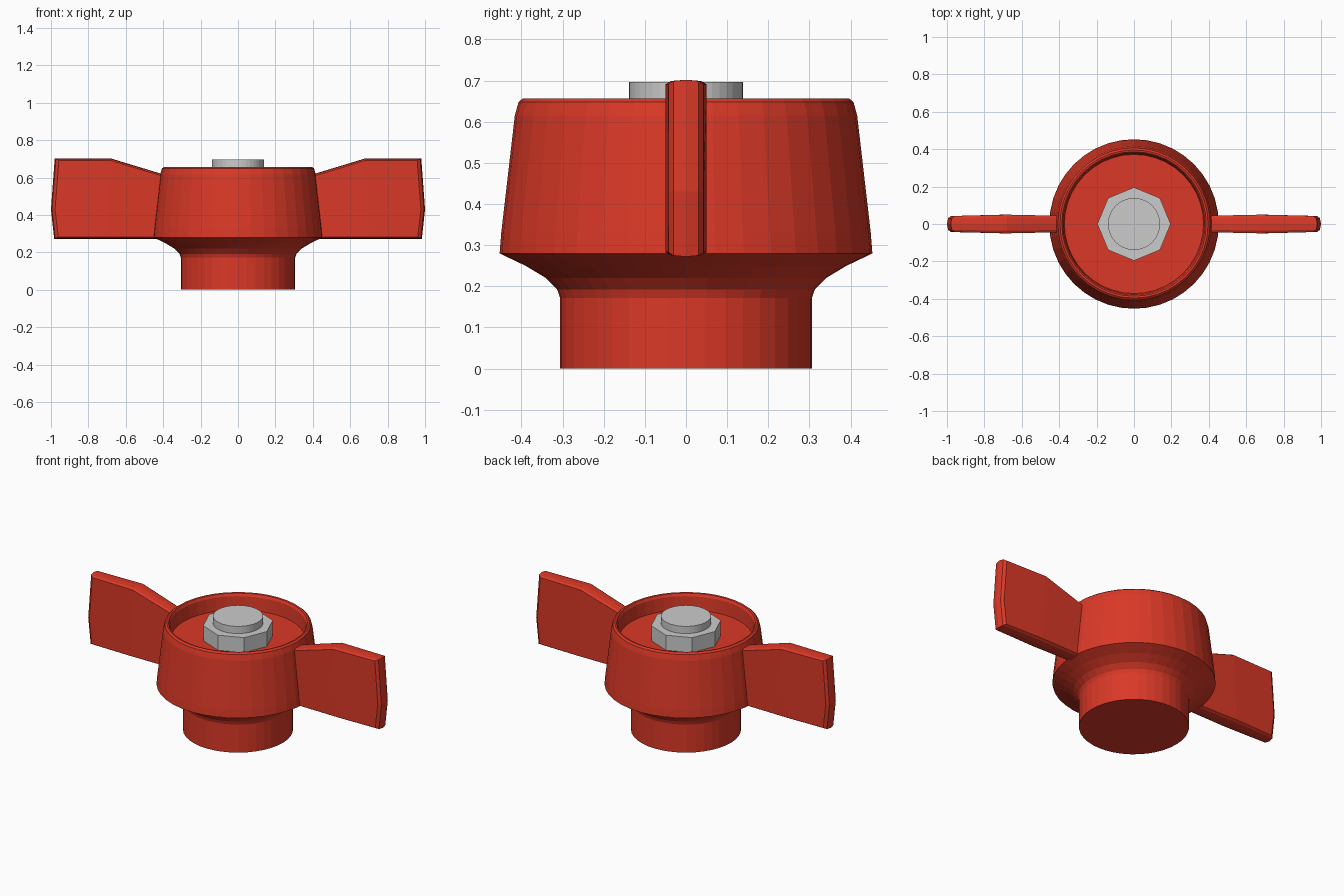
import bpy, bmesh
from math import cos, sin, tau

if "Cube" in bpy.data.objects:
    bpy.data.objects.remove(bpy.data.objects["Cube"])

red = bpy.data.materials.new("red_plastic")
red.diffuse_color = (0.70, 0.04, 0.02, 1)
red.use_nodes = True
red.node_tree.nodes["Principled BSDF"].inputs["Base Color"].default_value = red.diffuse_color


def make_object(name, verts, faces, material=None):
    mesh = bpy.data.meshes.new(name)
    mesh.from_pydata(verts, [], faces)
    bm = bmesh.new()
    bm.from_mesh(mesh)
    bmesh.ops.recalc_face_normals(bm, faces=bm.faces)
    bm.to_mesh(mesh)
    bm.free()
    if material:
        mesh.materials.append(material)
    obj = bpy.data.objects.new(name, mesh)
    bpy.context.collection.objects.link(obj)
    return obj


def lathe(name, profile, sides, material=None):
    """Revolve (radius, z) points around z and cap both ends."""
    verts = [(r * cos(tau * i / sides), r * sin(tau * i / sides), z)
             for r, z in profile for i in range(sides)]
    faces = []
    for k in range(len(profile) - 1):
        for i in range(sides):
            j = (i + 1) % sides
            faces.append((k * sides + i, k * sides + j,
                          (k + 1) * sides + j, (k + 1) * sides + i))
    faces.append(tuple(range(sides)))
    faces.append(tuple(range((len(profile) - 1) * sides, len(profile) * sides)))
    return make_object(name, verts, faces, material)


def wing(name, side):
    """Stack outline layers across the thickness; outer layers are inset."""
    # x, z, inset direction x, inset direction z, half thickness
    outline = [(0.40, 0.272, 0, 1, 0.044), (0.70, 0.272, 0, 1, 0.050),
               (0.983, 0.272, -2, 1, 0.043), (1.00, 0.43, -2, 0, 0.043),
               (0.980, 0.702, -2, -1, 0.043), (0.68, 0.702, 0, -1, 0.050),
               (0.40, 0.617, 0, -1, 0.044)]
    layers = [(-1, 0.011), (-0.72, 0.003), (0, 0), (0.72, 0.003), (1, 0.011)]
    n = len(outline)
    verts = [(side * (x + dx * inset), half * t, z + dz * inset)
             for t, inset in layers for x, z, dx, dz, half in outline]
    faces = []
    for k in range(len(layers) - 1):
        for i in range(n):
            j = (i + 1) % n
            faces.append((k * n + i, k * n + j, (k + 1) * n + j, (k + 1) * n + i))
    for base in (0, (len(layers) - 1) * n):
        faces.append(tuple(base + i for i in (0, 1, 5, 6)))
        faces.append(tuple(base + i for i in (1, 2, 3, 4, 5)))
    return make_object(name, verts, faces, material=red)


# Hub with flared shoulder, tapered wall and recessed top
lathe("hub", [(0.306, 0), (0.306, 0.172), (0.313, 0.192), (0.340, 0.22),
              (0.39, 0.25), (0.453, 0.28), (0.449, 0.33), (0.416, 0.615),
              (0.407, 0.648), (0.396, 0.657), (0.386, 0.655), (0.378, 0.64),
              (0.372, 0.56)], 40, red)

# Wings on both sides
wing("right_wing", 1)
wing("left_wing", -1)

# Octagonal nut and bolt end
lathe("nut", [(0.196, 0.555), (0.196, 0.652)], 8)
lathe("bolt_end", [(0.139, 0.56), (0.139, 0.696)], 40)
